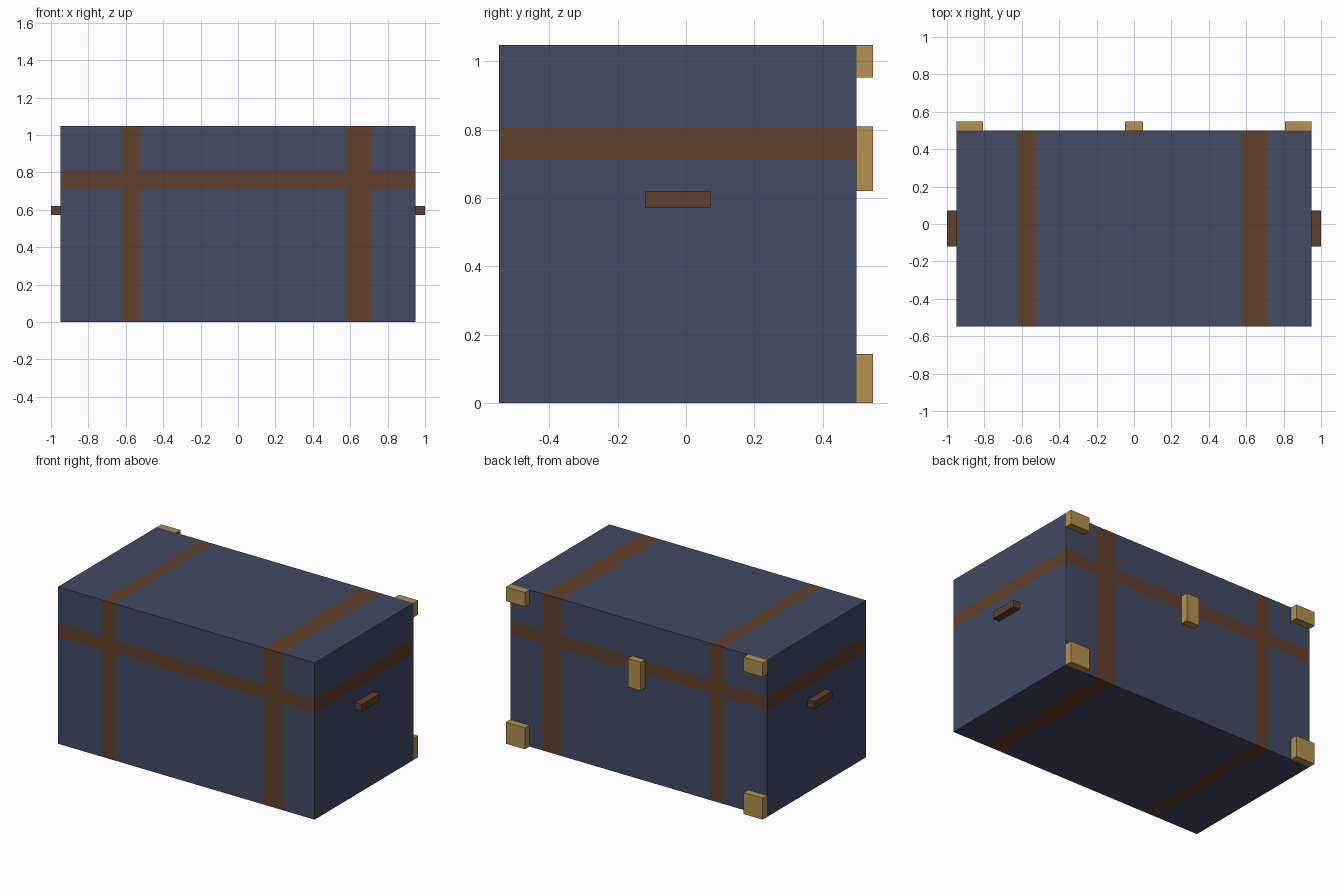
import bpy
import bmesh
from mathutils import Matrix, Vector

default = bpy.data.objects.get("Cube")
if default:
    bpy.data.objects.remove(default, do_unlink=True)


def make_material(name, rgb):
    mat = bpy.data.materials.new(name)
    mat.use_nodes = True
    color = (*rgb, 1.0)
    mat.diffuse_color = color
    bsdf = next(n for n in mat.node_tree.nodes if n.type == 'BSDF_PRINCIPLED')
    bsdf.inputs["Base Color"].default_value = color
    return mat


navy = make_material("navy_canvas", (0.056, 0.070, 0.128))
leather = make_material("brown_leather", (0.122, 0.053, 0.027))
brass = make_material("brass", (0.462, 0.283, 0.079))


def box_bmesh(low, high):
    low, high = Vector(low), Vector(high)
    bm = bmesh.new()
    size = Matrix.Diagonal((*(high - low), 1.0))
    bmesh.ops.create_cube(bm, size=1.0, matrix=Matrix.Translation((low + high) / 2) @ size)
    return bm


def finish(name, bm, *materials):
    mesh = bpy.data.meshes.new(name)
    bm.to_mesh(mesh)
    bm.free()
    for mat in materials:
        mesh.materials.append(mat)
    obj = bpy.data.objects.new(name, mesh)
    bpy.context.collection.objects.link(obj)
    return obj


def box(name, low, high, mat):
    return finish(name, box_bmesh(low, high), mat)


# Overall trunk extents
W, FRONT, BACK, TOP, DEPTH = 0.95, -0.547, 0.499, 1.048, 0.547

# Straps run over front, top, back and base; the band runs around the sides
straps = [(-0.624, -0.528), (0.571, 0.711)]
band = (0.714, 0.807)

# Trunk body, cut along the strap and band edges
bm = box_bmesh((-W, FRONT, 0), (W, BACK, TOP))
cuts = [((x, 0, 0), (1, 0, 0)) for strap in straps for x in strap]
cuts += [((0, 0, z), (0, 0, 1)) for z in band]
for point, normal in cuts:
    bmesh.ops.bisect_plane(bm, geom=bm.verts[:] + bm.edges[:] + bm.faces[:],
                           plane_co=point, plane_no=normal)
bm.normal_update()
for face in bm.faces:
    c, n = face.calc_center_median(), face.normal
    on_strap = abs(n.x) < 0.5 and any(a < c.x < b for a, b in straps)
    on_band = abs(n.z) < 0.5 and band[0] < c.z < band[1]
    face.material_index = int(on_strap or on_band)
finish("trunk_body", bm, navy, leather)

# Side handles
for side, sx in (("left", 1), ("right", -1)):
    xs = sorted((sx * W, sx * 1.0))
    box(f"{side}_handle", (xs[0], -0.12, 0.573), (xs[1], 0.071, 0.62), leather)
    # Brass corner pieces on the back
    xs = sorted((sx * 0.808, sx * W))
    for level, z0, z1 in (("lower", 0.0, 0.143), ("upper", 0.953, TOP)):
        box(f"{level}_{side}_corner", (xs[0], BACK, z0), (xs[1], DEPTH, z1), brass)

# Latch across the band
box("latch", (-0.047, BACK, 0.62), (0.047, DEPTH, 0.81), brass)
